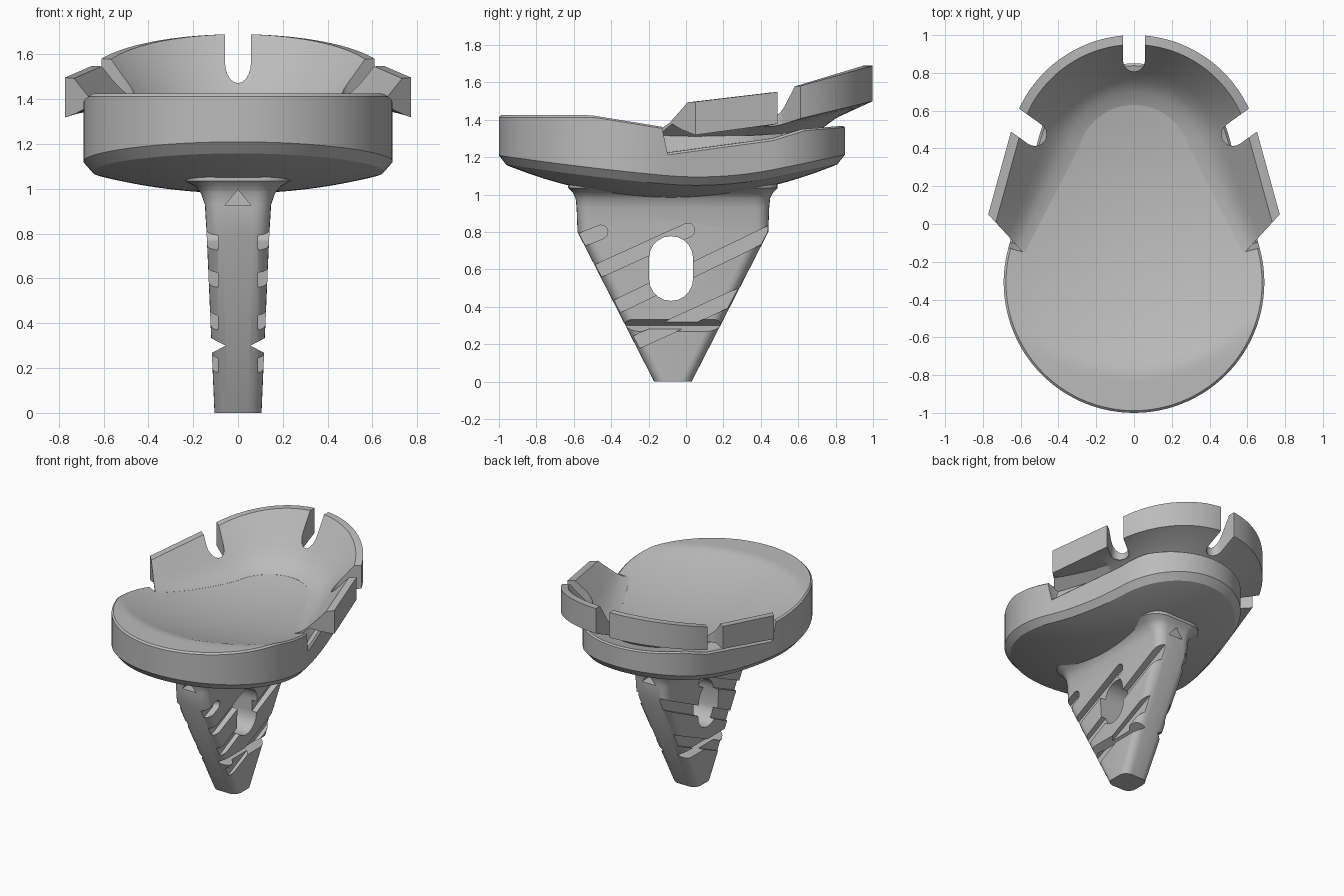
import bpy, bmesh, math
from mathutils import Vector

cube = bpy.data.objects.get("Cube")
if cube:
    bpy.data.objects.remove(cube, do_unlink=True)

grey = bpy.data.materials.new("plain_grey")
grey.use_nodes = True
grey.diffuse_color = (0.5, 0.5, 0.5, 1)
grey.node_tree.nodes["Principled BSDF"].inputs["Base Color"].default_value = (0.5, 0.5, 0.5, 1)


def make(name, bm):
    bmesh.ops.recalc_face_normals(bm, faces=bm.faces)
    me = bpy.data.meshes.new(name)
    bm.to_mesh(me)
    bm.free()
    me.materials.append(grey)
    ob = bpy.data.objects.new(name, me)
    bpy.context.collection.objects.link(ob)
    return ob


def loft(name, rings):
    """Skin closed rings of points and cap both ends."""
    bm = bmesh.new()
    rows = [[bm.verts.new(p) for p in ring] for ring in rings]
    n = len(rows[0])
    for a, b in zip(rows, rows[1:]):
        for i in range(n):
            j = (i + 1) % n
            bm.faces.new((a[i], a[j], b[j], b[i]))
    bm.faces.new(rows[0])
    bm.faces.new(rows[-1])
    return make(name, bm)


def prism(pts, lo, hi, axis):
    place = {"x": lambda p, q, h: (h, p, q),
             "y": lambda p, q, h: (p, h, q),
             "z": lambda p, q, h: (p, q, h)}[axis]
    return loft("cutter", [[place(p, q, h) for p, q in pts] for h in (lo, hi)])


def stadium(a, b, r, n=10):
    """Rounded slot outline from a to b."""
    a, b = Vector(a), Vector(b)
    t = math.atan2(b.y - a.y, b.x - a.x)
    pts = []
    for c, start in ((b, t - math.pi / 2), (a, t + math.pi / 2)):
        for i in range(n + 1):
            w = start + math.pi * i / n
            pts.append((c.x + r * math.cos(w), c.y + r * math.sin(w)))
    return pts


def cut(ob, cutters):
    for c in cutters:
        m = ob.modifiers.new("cut", "BOOLEAN")
        m.object = c
        m.operation = "DIFFERENCE"
        m.solver = "EXACT"
    dg = bpy.context.evaluated_depsgraph_get()
    me = bpy.data.meshes.new_from_object(ob.evaluated_get(dg))
    ob.modifiers.clear()
    ob.data = me
    for c in cutters:
        bpy.data.objects.remove(c, do_unlink=True)


def lerp_table(table, v):
    for (a, fa), (b, fb) in zip(table, table[1:]):
        if v <= b:
            return fa + (fb - fa) * max(0, v - a) / (b - a)
    return table[-1][1]


# Pear outline: two circles and their tangents, as (centre y, radius, normal angle, lip)
FRONT_Y, FRONT_R, BACK_Y, BACK_R = -0.31, 0.69, 0.33, 0.52
tilt = math.asin((FRONT_R - BACK_R) / (BACK_Y - FRONT_Y))
half = []
for i in range(30):
    half.append((FRONT_Y, FRONT_R, -math.pi / 2 + (tilt + math.pi / 2) * i / 30, None))
for i in range(20):
    u = i / 20
    half.append((FRONT_Y + (BACK_Y - FRONT_Y) * u, FRONT_R + (BACK_R - FRONT_R) * u, tilt, u))
for i in range(31):
    half.append((BACK_Y, BACK_R, tilt + (math.pi / 2 - tilt) * i / 30, 1))
outline = half + [(c, r, math.pi - a, u) for c, r, a, u in half[-2:0:-1]]


def at(s, d):
    c, r, a, _ = s
    return (r + d) * math.cos(a), c + (r + d) * math.sin(a)


def dish(x, y):
    return min(1.425, 1.27 + 0.19 * (x * x + (y - 0.12) ** 2))


def belly(x, y):
    return 0.98 + 0.23 * (y + 0.08) ** 2 + 0.2 * x * x


def lip_low(s):
    return lerp_table([(-0.09, 1.3), (0.5, 1.38), (1, 1.5)], at(s, 0.15)[1])


def lip_high(s):
    return lerp_table([(-0.09, 1.48), (0.5, 1.55), (1, 1.69)], at(s, 0.15)[1])


def edge(s, d):
    """Top of the plate near its edge, sunk under the lip."""
    z = dish(*at(s, d))
    if s[3] is not None and s[3] > 0.04:
        z = min(z, lip_low(s) - 0.08)
    return z


# Plate with dished top and bulging underside
STEPS = 24
rings = []
for k in range(1, STEPS + 1):
    ring = []
    for s in outline:
        x, y = (v * k / STEPS for v in at(s, -0.04))
        ring.append((x, y, belly(x, y)))
    rings.append(ring)
rings.append([(*at(s, 0), belly(*at(s, 0)) + 0.035) for s in outline])
rings.append([(*at(s, 0), edge(s, 0) - 0.012) for s in outline])
rings.append([(*at(s, -0.012), edge(s, -0.012)) for s in outline])
rings.append([(*at(s, -0.04), edge(s, -0.04)) for s in outline])
for k in range(STEPS, 0, -1):
    ring = []
    for s in outline:
        x, y = (v * k / STEPS for v in at(s, -0.09))
        ring.append((x, y, dish(x, y)))
    rings.append(ring)
plate = loft("dished_plate", rings)

# Raised lip swept around the back, then split by slots
sections = []
for s in outline:
    if s[3] is None:
        continue
    w = 0.6 + 0.4 * s[3]
    lo, hi = lip_low(s), lip_high(s)
    sec = [(0.15, lo), (0.15, hi), (0.1, hi)]
    for f, g in ((0.07, 0.65), (0.14, 0.35), (0.19, 0.17), (0.25, 0.05), (0.32, 0.003)):
        d = 0.1 - f * w
        z = dish(*at(s, d))
        sec.append((d, z + g * (hi - z)))
    d = 0.1 - 0.32 * w
    sec.append((d, dish(*at(s, d)) - 0.04))
    d = 0.1 - 0.15 * w
    z = dish(*at(s, d))
    sec.append((d, z + 0.15 * (hi - z)))
    sections.append([(*at(s, d), z) for d, z in sec])
lip = loft("raised_lip", sections)
cutters = [prism(stadium((0, 0.865), (0, 1.3), 0.058), 1, 2, "z")]
for side in (1, -1):
    slot = stadium((0.525, 0.475), (0.95, 0.78), 0.062)
    end = [(0.5, -0.245), (1, 0.3), (1, -0.5)]
    for shape in (slot, end):
        cutters.append(prism([(side * x, y) for x, y in shape], 1, 2, "z"))
cut(lip, cutters)


# Tapered keel flaring into the plate
def rounded(hx, hy, r, z):
    pts = []
    for k, (sx, sy) in enumerate(((1, 1), (-1, 1), (-1, -1), (1, -1))):
        for i in range(7):
            a = math.pi / 2 * (k + i / 6)
            pts.append((sx * (hx - r) + r * math.cos(a),
                        -0.07 + sy * (hy - r) + r * math.sin(a), z))
    return pts


keel = loft("keel", [rounded(*p) for p in (
    (0.105, 0.1, 0.06, 0), (0.14, 0.51, 0.07, 0.8), (0.148, 0.515, 0.075, 0.93),
    (0.165, 0.52, 0.09, 0.98), (0.19, 0.535, 0.11, 1.01),
    (0.24, 0.56, 0.14, 1.035), (0.24, 0.56, 0.14, 1.1))])

# Keel window, end pockets, slanted grooves and side notches
cutters = [prism(stadium((-0.08, 0.55), (-0.08, 0.66), 0.118), -0.5, 0.5, "x")]
for lo, hi in ((-0.8, -0.5), (0.36, 0.7)):
    cutters.append(prism([(-0.06, 0.925), (0.06, 0.925), (0, 0.995)], lo, hi, "y"))
grooves = [((-0.7, 0.7), (-0.455, 0.8)), ((-0.65, 0.51), (0.01, 0.81)),
           ((-0.6, 0.29), (0.6, 0.87)), ((-0.4, 0.15), (0.5, 0.56))]
for side in (1, -1):
    for a, b in grooves:
        cutters.append(prism(stadium(a, b, 0.037), side * 0.09, side * 0.4, "x"))
    notch = [(side * 0.055, 0.3), (side * 0.2, 0.375), (side * 0.2, 0.225)]
    cutters.append(prism(notch, -0.8, 0.8, "y"))
cut(keel, cutters)

# Smooth shading with sharp edges kept
for ob in (plate, lip, keel):
    bpy.ops.object.select_all(action="DESELECT")
    ob.select_set(True)
    bpy.context.view_layer.objects.active = ob
    bpy.ops.object.shade_smooth_by_angle(angle=math.radians(30))
